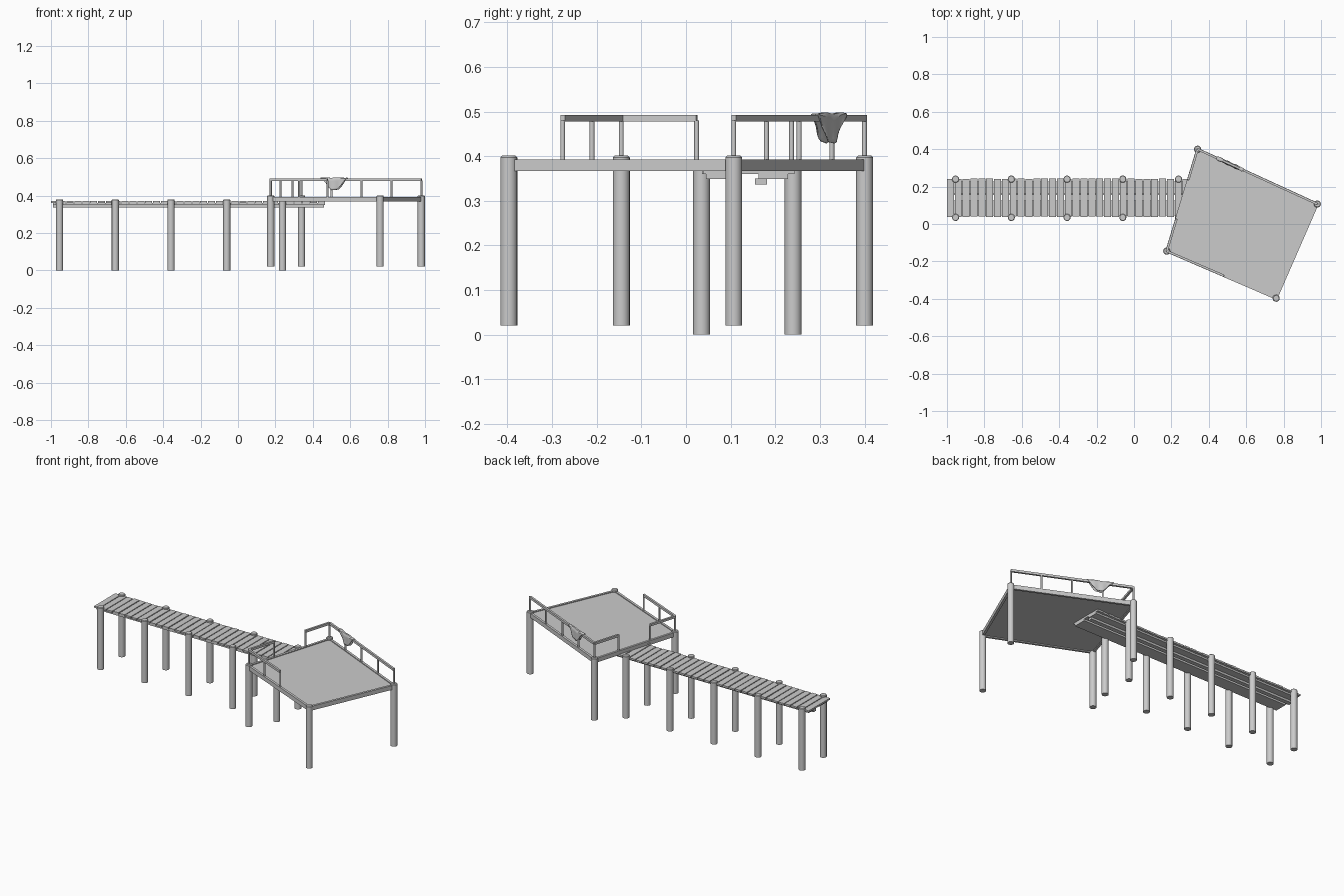
import bpy, bmesh, math, random
from mathutils import Vector

if "Cube" in bpy.data.objects:
    bpy.data.objects.remove(bpy.data.objects["Cube"])

random.seed(4)


def finish(name, bm, smooth=False):
    bmesh.ops.recalc_face_normals(bm, faces=bm.faces)
    mesh = bpy.data.meshes.new(name)
    bm.to_mesh(mesh)
    bm.free()
    ob = bpy.data.objects.new(name, mesh)
    bpy.context.collection.objects.link(ob)
    if smooth:
        bpy.context.view_layer.objects.active = ob
        ob.select_set(True)
        bpy.ops.object.shade_smooth_by_angle(angle=math.radians(35))
        ob.select_set(False)
    return ob


def box(name, x0, x1, y0, y1, z0, z1):
    return prism(name, [(x0, y0), (x1, y0), (x1, y1), (x0, y1)], z0, z1)


def prism(name, outline, z0, z1):
    bm = bmesh.new()
    low = [bm.verts.new((x, y, z0)) for x, y in outline]
    face = bm.faces.new(low)
    top = bmesh.ops.extrude_face_region(bm, geom=[face])["geom"]
    for v in top:
        if isinstance(v, bmesh.types.BMVert):
            v.co.z = z1
    return finish(name, bm)


def beam(name, a, b, width, z0, z1):
    a, b = Vector(a), Vector(b)
    d = (b - a).normalized()
    n = Vector((-d.y, d.x)) * width / 2
    return prism(name, [a - n, b - n, b + n, a + n], z0, z1)


def post(name, x, y, r, z0, z1, bevel=0.0, sides=20):
    # stacked rings give a slightly rounded top
    bm = bmesh.new()
    rings = [(r, z0), (r, z1 - bevel), (r - bevel, z1)] if bevel else [(r, z0), (r, z1)]
    loops = [[bm.verts.new((x + q * math.cos(math.tau * i / sides),
                            y + q * math.sin(math.tau * i / sides), z))
              for i in range(sides)] for q, z in rings]
    for l, m in zip(loops, loops[1:]):
        for i in range(sides):
            j = (i + 1) % sides
            bm.faces.new((l[i], l[j], m[j], m[i]))
    bm.faces.new(loops[0])
    bm.faces.new(loops[-1])
    return finish(name, bm, True)


# walkway planks
count, x0, x1 = 35, -1.0, 0.47
step = (x1 - x0) / count
for i in range(count):
    j = random.uniform(-0.002, 0.002)
    box("walkway_plank", x0 + i * step, x0 + (i + 1) * step - 0.005,
        0.038 + j, 0.242 + j, 0.360, 0.371 + random.uniform(-0.001, 0.001))

# boards and central beam under the planks
box("walkway_board_front", -0.99, 0.465, 0.045, 0.125, 0.349, 0.360)
box("walkway_board_back", -0.99, 0.465, 0.162, 0.228, 0.349, 0.360)
box("walkway_beam", -0.99, 0.46, 0.155, 0.182, 0.336, 0.350)

# walkway piles
for i in range(5):
    for y in (0.035, 0.24):
        post("walkway_pile", -0.954 + i * 0.298, y, 0.019, 0, 0.38, 0.003)

# platform deck, edge beams and piles
A, B, C, D = (Vector(p) for p in ((0.175, -0.145), (0.34, 0.40), (0.98, 0.107), (0.76, -0.397)))
prism("platform_deck", [A, D, C, B], 0.373, 0.388)
for a, b in ((A, B), (B, C), (C, D), (D, A)):
    beam("platform_edge_beam", a, b, 0.014, 0.367, 0.393)
for p in (A, B, C, D):
    post("platform_pile", p.x, p.y, 0.019, 0.021, 0.401, 0.004)

# railings
def railing(a, b, spans):
    a, b = Vector(a), Vector(b)
    beam("rail", a, b, 0.012, 0.478, 0.492)
    for i in range(spans + 1):
        p = a.lerp(b, i / spans)
        post("rail_post", p.x, p.y, 0.0055, 0.38, 0.48, sides=12)


railing(B, C, 4)
railing(B, A.lerp(B, 0.70), 1)
railing(A, A.lerp(B, 0.31), 1)
railing(A, A.lerp(D, 0.52), 2)

# cloth draped over the back rail
d = (C - B).normalized()
n = Vector((-d.y, d.x))
start = B + d * 0.112
bm = bmesh.new()
U, V = 18, 16
grid = []
for i in range(U + 1):
    u = i / U
    depth = 0.010 + 0.055 * min(1, 1.75 * math.sin(math.pi * min(1, u)) ** 1.4 * (0.45 + 0.35 * u))
    row = []
    for k in range(V + 1):
        v = 2 * k / V - 1
        s = abs(v)
        side = math.copysign(min(1, s * 4) * (0.0085 + 0.002 * math.sin(u * 19) * s), v)
        drop = max(0, s - 0.15) / 0.85 * depth
        p = start + d * 0.158 * (0.5 + (u - 0.5) * (1 - 0.12 * s)) + n * side
        row.append(bm.verts.new((p.x, p.y, 0.495 - drop + 0.0015 * math.sin(u * 12))))
    grid.append(row)
for i in range(U):
    for k in range(V):
        bm.faces.new((grid[i][k], grid[i + 1][k], grid[i + 1][k + 1], grid[i][k + 1]))
cloth = finish("draped_cloth", bm, True)
mod = cloth.modifiers.new("thickness", "SOLIDIFY")
mod.thickness = 0.003
mod.offset = 0
